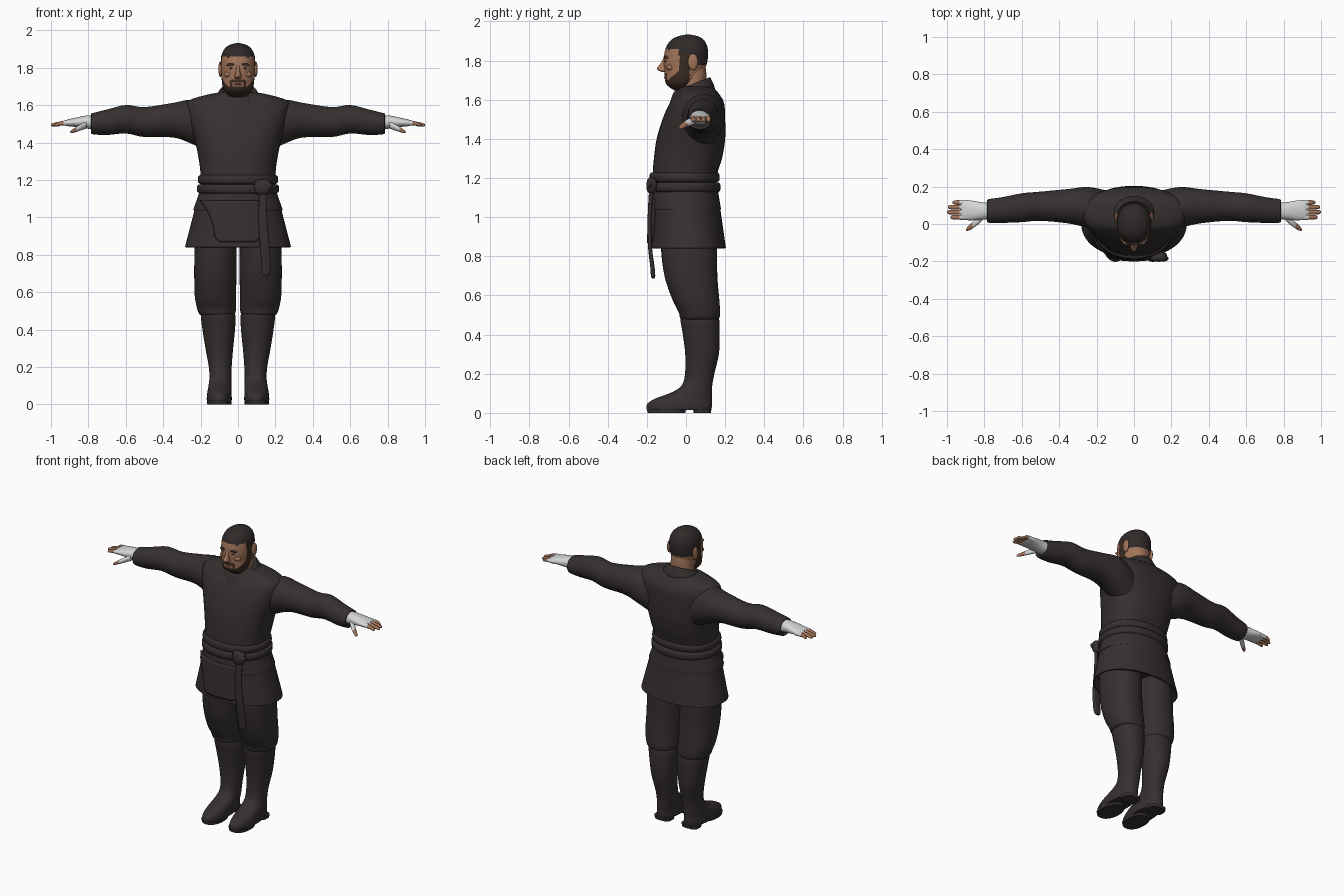
import bpy, bmesh, math


def material(name, r, g, b):
    m = bpy.data.materials.new(name)
    m.diffuse_color = (r, g, b, 1)
    return m


CLOTH = material("dark cloth", .037, .029, .029)
SKIN = material("skin", .36, .175, .10)
HAIR = material("hair", .03, .023, .022)
BEARD = material("beard", .042, .024, .015)
GLOVE = material("pale glove", .66, .67, .67)
LIPS = material("lips", .24, .10, .07)
EYE = material("eye", .04, .03, .025)


def finish(bm, name, mats, mirror=False, rule=None):
    bmesh.ops.recalc_face_normals(bm, faces=bm.faces)
    if rule:
        for f in bm.faces:
            f.material_index = rule(f.calc_center_median())
    me = bpy.data.meshes.new(name)
    bm.to_mesh(me)
    bm.free()
    for m in mats:
        me.materials.append(m)
    ob = bpy.data.objects.new(name, me)
    bpy.context.collection.objects.link(ob)
    if mirror:
        ob.modifiers.new("mirror", 'MIRROR')
    return ob


def spline(rows, steps):
    """Catmull-Rom interpolation of the cross-section rows."""
    out = []
    for i in range(len(rows) - 1):
        a, b, c, d = rows[max(i - 1, 0)], rows[i], rows[i + 1], rows[min(i + 2, len(rows) - 1)]
        for k in range(steps):
            t = k / steps
            out.append([.5 * (2 * q + (r - p) * t + (2 * p - 5 * q + 4 * r - s) * t * t
                              + (3 * q - p - 3 * r + s) * t ** 3) for p, q, r, s in zip(a, b, c, d)])
    return out + [list(rows[-1])]


def loft(name, rows, mats, axis='z', n=40, steps=4, power=2.2, tilt=0, **kw):
    """Rows are (position on axis, centre a, centre b, radius a, radius b)."""
    bm = bmesh.new()
    rings = []
    for t, a, b, ra, rb in spline(rows, steps):
        ring = []
        for i in range(n):
            w = 2 * math.pi * i / n
            u = a + ra * math.copysign(abs(math.cos(w)) ** (2 / power), math.cos(w))
            v = b + rb * math.copysign(abs(math.sin(w)) ** (2 / power), math.sin(w))
            ring.append(bm.verts.new((u, v, t + tilt * v) if axis == 'z' else (t, u, v)))
        rings.append(ring)
    for r, s in zip(rings, rings[1:]):
        for i in range(n):
            j = (i + 1) % n
            bm.faces.new((r[i], r[j], s[j], s[i]))
    bm.faces.new(rings[0])
    bm.faces.new(rings[-1])
    return finish(bm, name, mats, **kw)


def ball(name, centre, radii, mat, mirror=False):
    bm = bmesh.new()
    bmesh.ops.create_uvsphere(bm, u_segments=20, v_segments=12, radius=1)
    for v in bm.verts:
        v.co = [c + r * q for c, r, q in zip(centre, radii, v.co)]
    return finish(bm, name, [mat], mirror)


# Tunic body
loft("tunic", [(1.1, 0, -.01, .2, .16), (1.22, 0, -.005, .2, .165), (1.3, 0, .01, .208, .174),
               (1.4, 0, .025, .228, .175), (1.5, 0, .04, .258, .16), (1.58, 0, .055, .275, .14),
               (1.625, 0, .06, .262, .112), (1.655, 0, .055, .17, .09), (1.67, 0, .05, .09, .06)],
     [CLOTH], n=56, power=2.35)
loft("collar", [(1.575, 0, .025, .15, .125), (1.61, 0, .03, .135, .115), (1.65, 0, .03, .108, .1),
                (1.666, 0, .032, .096, .09), (1.655, 0, .034, .08, .076)], [CLOTH], tilt=.4, power=2)

# Sleeves
loft("sleeve", [(.15, .08, 1.475, .10, .13), (.25, .09, 1.512, .108, .117), (.35, .095, 1.52, .092, .092),
                (.5, .095, 1.51, .078, .08), (.6, .087, 1.525, .077, .076), (.7, .075, 1.509, .069, .068),
                (.77, .07, 1.502, .064, .058), (.785, .07, 1.502, .058, .052), (.775, .07, 1.502, .048, .04)],
     [CLOTH], axis='x', power=2, mirror=True)

# Gloved hands with bare fingertips
loft("glove_palm", [(.75, .07, 1.508, .045, .038), (.81, .07, 1.51, .046, .035), (.86, .072, 1.509, .052, .026),
                    (.91, .075, 1.506, .054, .018), (.925, .075, 1.505, .05, .013)],
     [GLOVE], axis='x', n=24, mirror=True)
for finger, y, tip in (("index", .036, .982), ("middle", .063, 1.0), ("ring", .09, .995), ("little", .115, .97)):
    z = 1.505
    loft(finger + "_finger", [(.89, y, z, .014, .014), (.925, y, z, .0135, .013), (.95, y, z - .003, .012, .011),
                              (tip - .012, y, z - .009, .011, .009), (tip - .003, y, z - .011, .007, .006),
                              (tip, y, z - .011, .002, .002)],
         [GLOVE, SKIN], axis='x', n=12, power=2, mirror=True, rule=lambda c: int(c.x > .932))
loft("thumb", [(.81, .04, 1.495, .02, .02), (.84, .012, 1.482, .02, .017), (.87, -.012, 1.468, .016, .013),
               (.89, -.026, 1.459, .011, .009), (.897, -.031, 1.456, .003, .003)],
     [GLOVE, SKIN], axis='x', n=14, power=2, mirror=True, rule=lambda c: int(c.x > .866))

# Belt, knot and hanging strap
for name, z, h, grow in (("upper_belt", 1.203, .024, .004), ("lower_belt", 1.153, .024, .009)):
    loft(name, [(z - h, 0, -.008, .197 + grow, .166 + grow), (z - h * .6, 0, -.008, .209 + grow, .174 + grow),
                (z + h * .6, 0, -.008, .209 + grow, .174 + grow), (z + h, 0, -.008, .197 + grow, .166 + grow)],
         [CLOTH], n=56, steps=2)
loft("belt_knot", [(1.12, .13, -.175, .02, .012), (1.135, .13, -.175, .037, .024), (1.165, .132, -.175, .045, .027),
                   (1.192, .13, -.175, .04, .022), (1.202, .13, -.175, .02, .012)], [CLOTH], n=20, power=3)
ball("knot_loop", (.155, -.185, 1.168), (.03, .016, .02), CLOTH)
loft("belt_strap", [(1.15, .135, -.176, .022, .012), (1.0, .133, -.186, .023, .01), (.85, .143, -.184, .026, .01),
                    (.75, .15, -.172, .025, .011), (.7, .148, -.168, .022, .011), (.687, .147, -.167, .012, .006)],
     [CLOTH], n=16, power=3)

# Layered skirt, open below
loft("upper_skirt", [(1.16, 0, -.008, .2, .168), (1.1, 0, -.005, .218, .174), (1.045, 0, -.003, .238, .181),
                     (1.04, 0, -.003, .232, .176), (1.06, 0, -.003, .205, .16)], [CLOTH], n=56, steps=2)


def skirt_size(z):
    k = (1.08 - z) / .24
    return 0.012 * k, .222 + .062 * k, .170 + .022 * k


loft("lower_skirt", [(z, 0, *skirt_size(z)) for z in (1.08, 1.0, .92, .842)]
     + [(.84, 0, .011, .275, .184), (.9, 0, .01, .235, .168)], [CLOTH], n=56, steps=1)

# Front apron, wrapped round the skirt
bm = bmesh.new()
grid = []
for i in range(17):
    z = .868 + .222 * i / 16
    corner = .035 * max(0, 1 - (z - .868) / .035) ** 2
    left = -.125 - .075 * max(0, (z - .9) / .19) ** 2 + corner
    right = .122 - corner
    cy, rx, ry = skirt_size(z)
    row = []
    for j in range(17):
        x = left + (right - left) * j / 16
        row.append(bm.verts.new((x, cy - ry * (1 - abs(x / rx) ** 2.2) ** (1 / 2.2) - .012, z)))
    grid.append(row)
for r, s in zip(grid, grid[1:]):
    for j in range(16):
        bm.faces.new((r[j], r[j + 1], s[j + 1], s[j]))
apron = finish(bm, "apron", [CLOTH])
thick = apron.modifiers.new("thickness", 'SOLIDIFY')
thick.thickness, thick.offset = .018, 0

# Trousers and boots
loft("trouser_leg", [(1.0, .115, .01, .1, .13), (.85, .12, .015, .111, .143), (.7, .121, .025, .113, .135),
                     (.58, .121, .05, .11, .12), (.515, .115, .068, .104, .106), (.485, .112, .07, .096, .1),
                     (.475, .112, .07, .08, .085)], [CLOTH], mirror=True)
loft("boot", [(.5, .105, .07, .08, .086), (.475, .106, .071, .092, .099), (.4, .103, .078, .087, .094),
              (.3, .1, .082, .074, .086), (.2, .095, .07, .061, .075), (.14, .094, .056, .059, .078),
              (.105, .096, .03, .061, .103), (.075, .098, -.01, .064, .142), (.05, .1, -.031, .066, .164),
              (.025, .1, -.036, .067, .167), (.014, .1, -.036, .063, .162)], [CLOTH], mirror=True)
loft("boot_sole", [(.018, .1, -.1, .066, .1), (0, .1, -.1, .064, .096)], [CLOTH], steps=1, mirror=True)
loft("boot_heel", [(.02, .1, .083, .06, .047), (0, .1, .083, .056, .044)], [CLOTH], steps=1, power=3, mirror=True)


# Head: 0 skin, 1 hair, 2 beard
def head_colour(c):
    x, y, z = abs(c.x), c.y, c.z
    hairline = 1.862 if y < -.035 else (1.835 if y < .02 else 1.775)
    if z > hairline - (.012 if y < -.035 and .045 < x < .06 else 0):
        return 1
    sideburn = -.035 < y < .018 and z < 1.84
    cheek = y < .018 and z < 1.7 + max(0, y + .09) * .9
    moustache = y < -.06 and (1.722 < z < 1.737 and x < .04 or .03 < x < .044 and z < 1.734)
    return 2 if sideburn or cheek or moustache else 0


loft("head", [(1.643, 0, -.028, .02, .02), (1.655, 0, -.03, .05, .042), (1.68, 0, -.029, .075, .072),
              (1.71, 0, -.018, .084, .09), (1.75, 0, -.008, .088, .102), (1.8, 0, -.002, .092, .112),
              (1.86, 0, .003, .09, .108), (1.9, 0, .007, .073, .088), (1.922, 0, .01, .045, .056),
              (1.932, 0, .01, .012, .015)], [SKIN, HAIR, BEARD], n=72, steps=7, power=2.1, rule=head_colour)
loft("neck", [(1.58, 0, .035, .085, .075), (1.65, 0, .035, .075, .07), (1.72, 0, .035, .073, .07),
              (1.77, 0, .035, .07, .065)], [SKIN], power=2)

# Face details
loft("nose", [(1.815, 0, -.104, .01, .01), (1.785, 0, -.112, .011, .018), (1.762, 0, -.115, .016, .033),
              (1.75, 0, -.11, .02, .032), (1.741, 0, -.104, .013, .016)], [SKIN], n=20, power=2)
ball("ear", (.094, .036, 1.793), (.011, .026, .042), SKIN, True)
ball("brow_ridge", (.036, -.098, 1.816), (.026, .015, .008), SKIN, True)
ball("eyebrow", (.036, -.1045, 1.819), (.023, .011, .004), HAIR, True)
ball("eye", (.034, -.0985, 1.797), (.013, .011, .005), EYE, True)
ball("cheekbone", (.048, -.078, 1.765), (.026, .022, .018), SKIN, True)
ball("mouth", (0, -.101, 1.712), (.024, .012, .006), LIPS)

# Smooth shading with crisp hems
bpy.ops.object.select_all(action='SELECT')
bpy.context.view_layer.objects.active = apron
bpy.ops.object.shade_smooth_by_angle(angle=math.radians(45))
